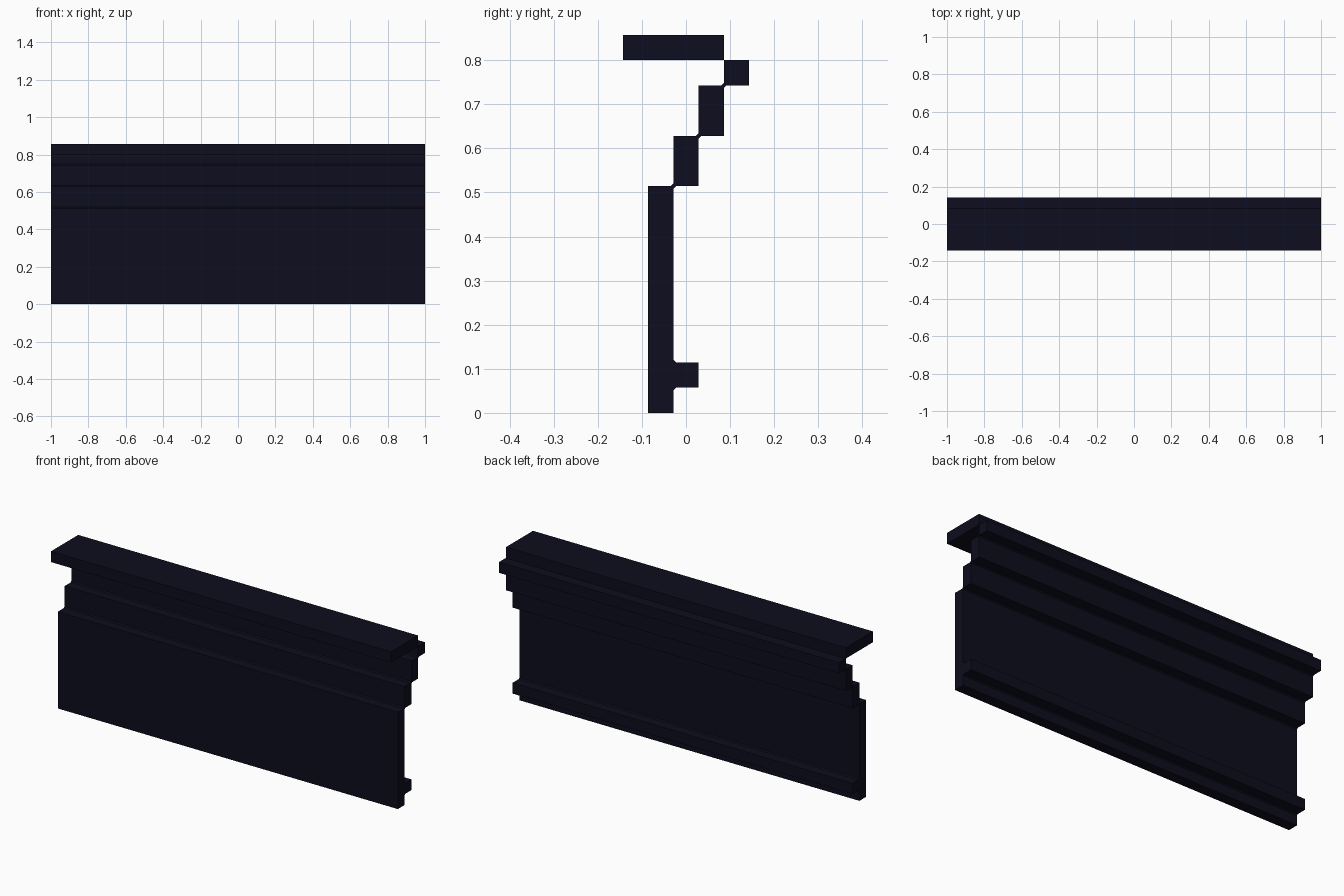
import bpy, bmesh

if "Cube" in bpy.data.objects:
    bpy.data.objects.remove(bpy.data.objects["Cube"])

U = 1 / 35          # module that all sizes are multiples of
C = 0.006           # size of the small joint chamfers

navy = bpy.data.materials.new("dark_navy")
navy.diffuse_color = (0.0040, 0.0040, 0.0130, 1)
navy.use_nodes = True
navy.node_tree.nodes["Principled BSDF"].inputs["Base Color"].default_value = navy.diffuse_color


def extrude_profile(name, points):
    """Closed (y, z) profile swept along the full length in x."""
    bm = bmesh.new()
    face = bm.faces.new([bm.verts.new((-1, y, z)) for y, z in points])
    ext = bmesh.ops.extrude_face_region(bm, geom=[face])
    verts = [g for g in ext["geom"] if isinstance(g, bmesh.types.BMVert)]
    bmesh.ops.translate(bm, verts=verts, vec=(2, 0, 0))
    bmesh.ops.recalc_face_normals(bm, faces=bm.faces[:])
    mesh = bpy.data.meshes.new(name)
    bm.to_mesh(mesh)
    bm.free()
    mesh.materials.append(navy)
    obj = bpy.data.objects.new(name, mesh)
    bpy.context.collection.objects.link(obj)


def slab(name, y0, y1, z0, z1):
    """Rectangular bar, sizes in modules."""
    extrude_profile(name, [(y * U, z * U) for y, z in
                           ((y0, z0), (y1, z0), (y1, z1), (y0, z1))])


# Main panel, stepped bars and top ledge
slab("main_panel", -3, -1, 0, 18)
slab("lower_step", -1, 1, 18, 22)
slab("middle_step", 1, 3, 22, 26)
slab("upper_step", 3, 5, 26, 28)
slab("top_ledge", -5, 3, 28, 30)

# Rear rib, flared where it meets the panel
y0, y1, z0, z1 = -U, U, 2 * U, 4 * U
extrude_profile("rear_rib", [(y0, z0 - C), (y0 + C, z0), (y1, z0),
                             (y1, z1), (y0 + C, z1), (y0, z1 + C)])

# Thin strips joining the steps at their touching edges
for i, (y, z) in enumerate(((-1, 18), (1, 22), (3, 26))):
    y, z = y * U, z * U
    extrude_profile(f"joint_strip_{i + 1}",
                    [(y - C, z), (y, z - C), (y + C, z), (y, z + C)])
